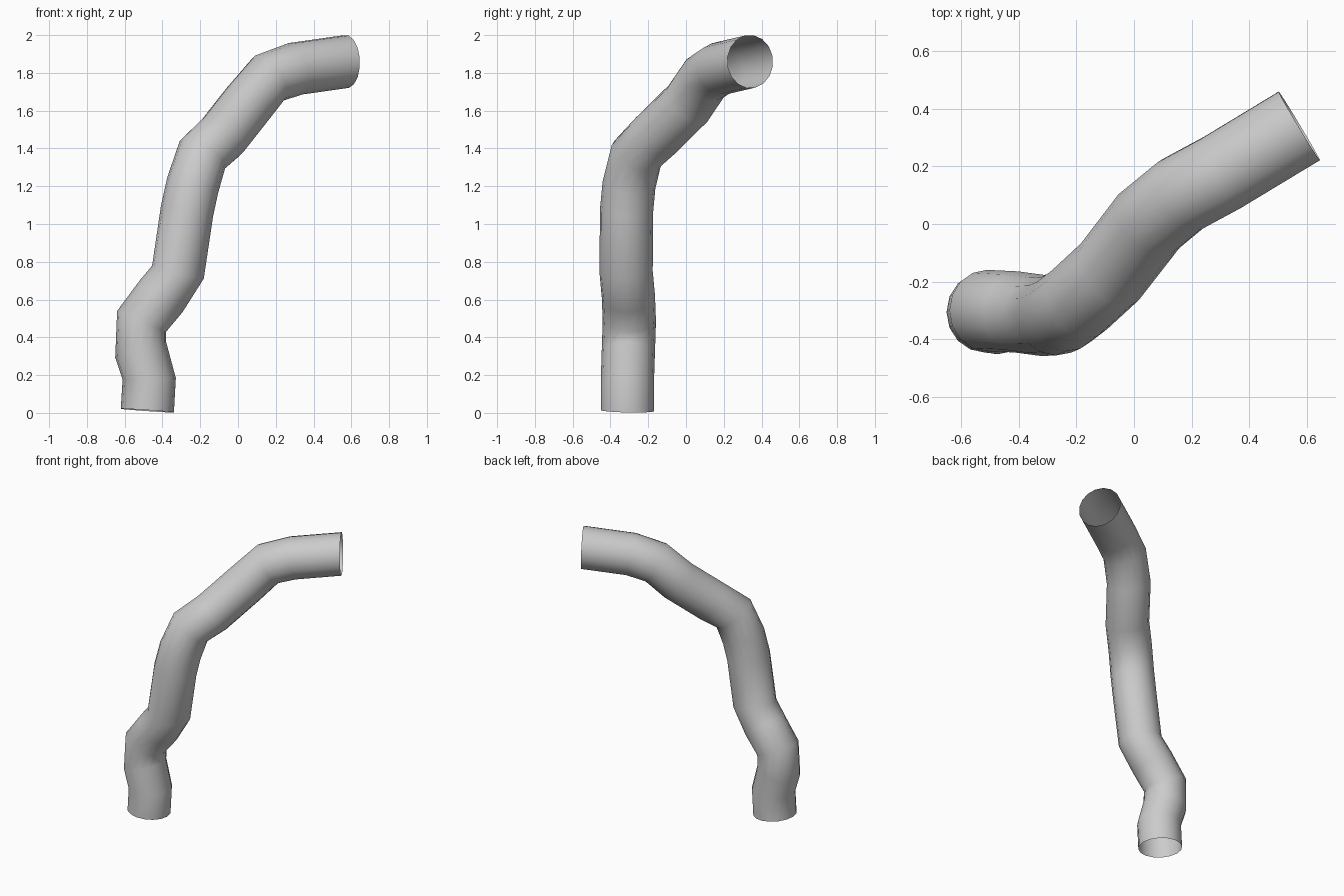
import bpy, bmesh, math
from mathutils import Vector

if "Cube" in bpy.data.objects:
    bpy.data.objects.remove(bpy.data.objects["Cube"])

RADIUS, SIDES = 0.141, 16

# Ring centres and facing directions along the bent pipe, bottom to top
RINGS = [
    ((-0.48, -0.31, 0.012), (0.07, 0.02, 1)),
    ((-0.47, -0.31, 0.18), (-0.03, 0, 1)),
    ((-0.515, -0.305, 0.333), (-0.3, 0.02, 1)),
    ((-0.51, -0.30, 0.485), (0.42, 0, 1)),
    ((-0.407, -0.305, 0.617), (0.75, -0.08, 1)),
    ((-0.318, -0.317, 0.745), (0.25, -0.05, 1)),
    ((-0.27, -0.315, 1.068), (0.22, 0.05, 1)),
    ((-0.24, -0.302, 1.205), (0.33, 0.15, 1)),
    ((-0.188, -0.262, 1.368), (0.66, 0.45, 1)),
    ((-0.083, -0.165, 1.465), (0.95, 0.85, 1)),
    ((0.052, 0.01, 1.637), (0.8, 0.85, 1)),
    ((0.164, 0.102, 1.772), (1.47, 0.9, 1)),
    ((0.305, 0.178, 1.822), (1, 0.56, 0.24)),
    ((0.573, 0.34, 1.86), (1, 0.6, 0.03)),
]

# Open pipe: circular rings carried along the path without twist
bm = bmesh.new()
previous = None
normal = Vector((0, 0, 1))
side = Vector((1, 0, 0))
for centre, direction in RINGS:
    tangent = Vector(direction).normalized()
    side = normal.rotation_difference(tangent) @ side
    normal = tangent
    up = tangent.cross(side)
    ring = []
    for i in range(SIDES):
        a = 2 * math.pi * i / SIDES
        offset = side * math.cos(a) + up * math.sin(a)
        ring.append(bm.verts.new(Vector(centre) + offset * RADIUS))
    if previous:
        for i in range(SIDES):
            j = (i + 1) % SIDES
            bm.faces.new((previous[i], previous[j], ring[j], ring[i]))
    previous = ring

for face in bm.faces:
    face.smooth = True
mesh = bpy.data.meshes.new("bent_pipe")
bm.to_mesh(mesh)
bm.free()
pipe = bpy.data.objects.new("bent_pipe", mesh)
bpy.context.collection.objects.link(pipe)
